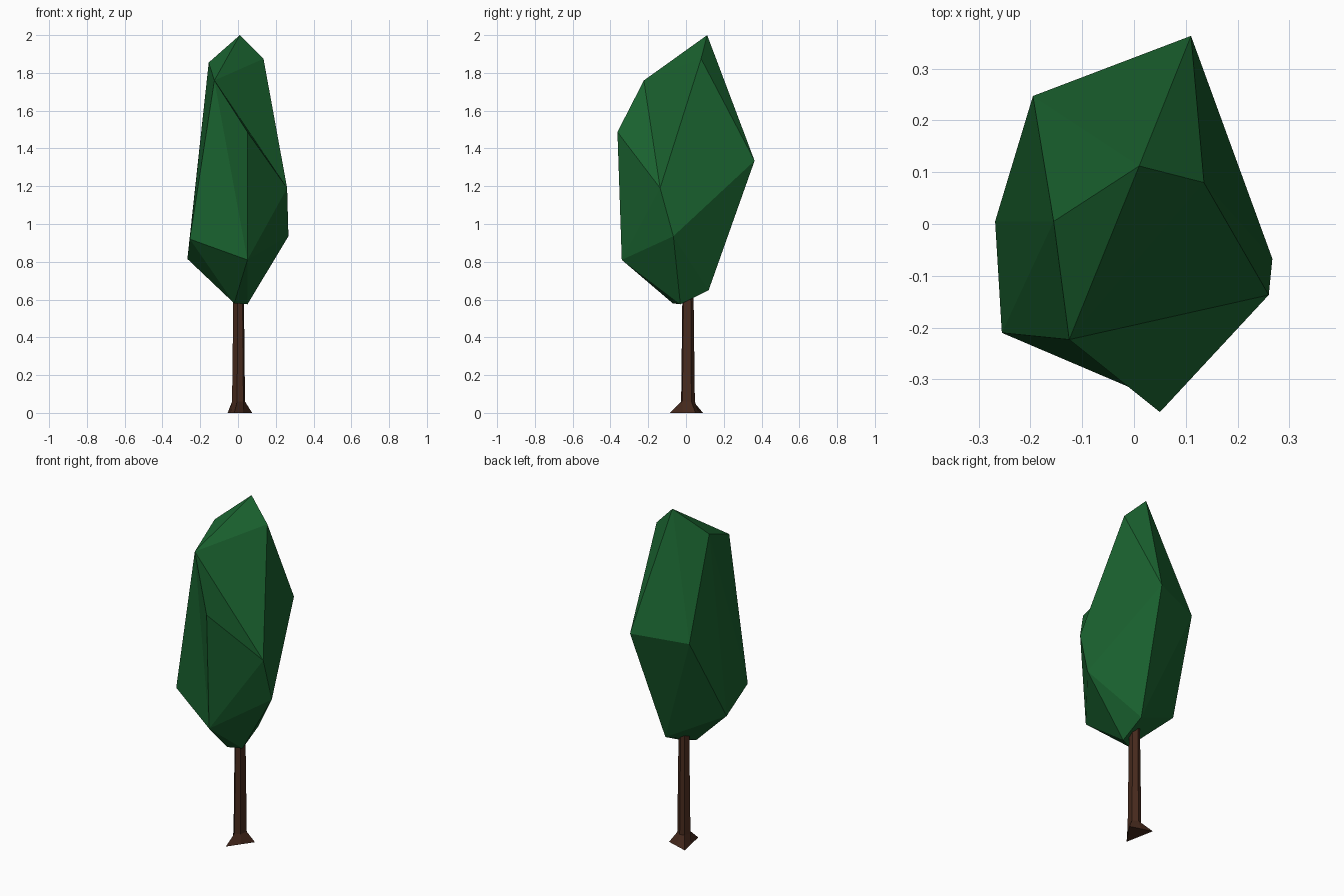
import bpy, bmesh
from mathutils import Vector

if "Cube" in bpy.data.objects:
    bpy.data.objects.remove(bpy.data.objects["Cube"])


def finish(name, bm, color):
    bmesh.ops.recalc_face_normals(bm, faces=bm.faces[:])
    mesh = bpy.data.meshes.new(name)
    bm.to_mesh(mesh)
    bm.free()
    mat = bpy.data.materials.new(name + "_color")
    mat.diffuse_color = (*color, 1)
    mat.use_nodes = True
    mat.node_tree.nodes["Principled BSDF"].inputs["Base Color"].default_value = mat.diffuse_color
    mesh.materials.append(mat)
    ob = bpy.data.objects.new(name, mesh)
    bpy.context.collection.objects.link(ob)
    return ob


# Crown: faceted hull around a few corner points
ridge = [(-.125, -.223, 1.76), (.26, -.137, 1.19), (.05, -.34, .81)]
corners = ridge + [
    (.01, .112, 2.0), (-.155, .005, 1.855), (.135, .08, 1.875),
    (.267, -.067, .935), (-.255, -.21, .92), (-.268, .005, .815),
    (.11, .363, 1.335), (-.195, .247, 1.31),
    (.05, .12, .65), (-.02, -.07, .58), (.05, -.03, .575)]
bm = bmesh.new()
verts = [bm.verts.new(c) for c in corners]
bmesh.ops.convex_hull(bm, input=verts)
# Front bulge: one facet pulled out to a point
front = bm.faces.get(verts[:3])
if front:
    tip = bmesh.ops.poke(bm, faces=[front])["verts"][0]
    tip.co = (.05, -.363, 1.487)
finish("crown", bm, (.01, .12, .028))

# Trunk: six-sided shaft flaring into a three-cornered foot
toes = [Vector((.075, .05, 0)), Vector((-.055, .09, 0)), Vector((-.02, -.085, 0))]
foot = []
for i in range(3):
    foot += [toes[i], (toes[i] + toes[(i + 1) % 3]) / 2]
center = Vector((.005, .01, 0))


def ring(radius, z):
    return [center + (p - center).normalized() * radius + Vector((0, 0, z)) for p in foot]


bm = bmesh.new()
rings = [[bm.verts.new(p) for p in r] for r in (foot, ring(.037, .06), ring(.03, .64))]
for low, high in zip(rings, rings[1:]):
    for i in range(6):
        j = (i + 1) % 6
        bm.faces.new((low[i], low[j], high[j], high[i]))
bm.faces.new(rings[0][::-1])
bm.faces.new(rings[-1])
finish("trunk", bm, (.065, .024, .013))
